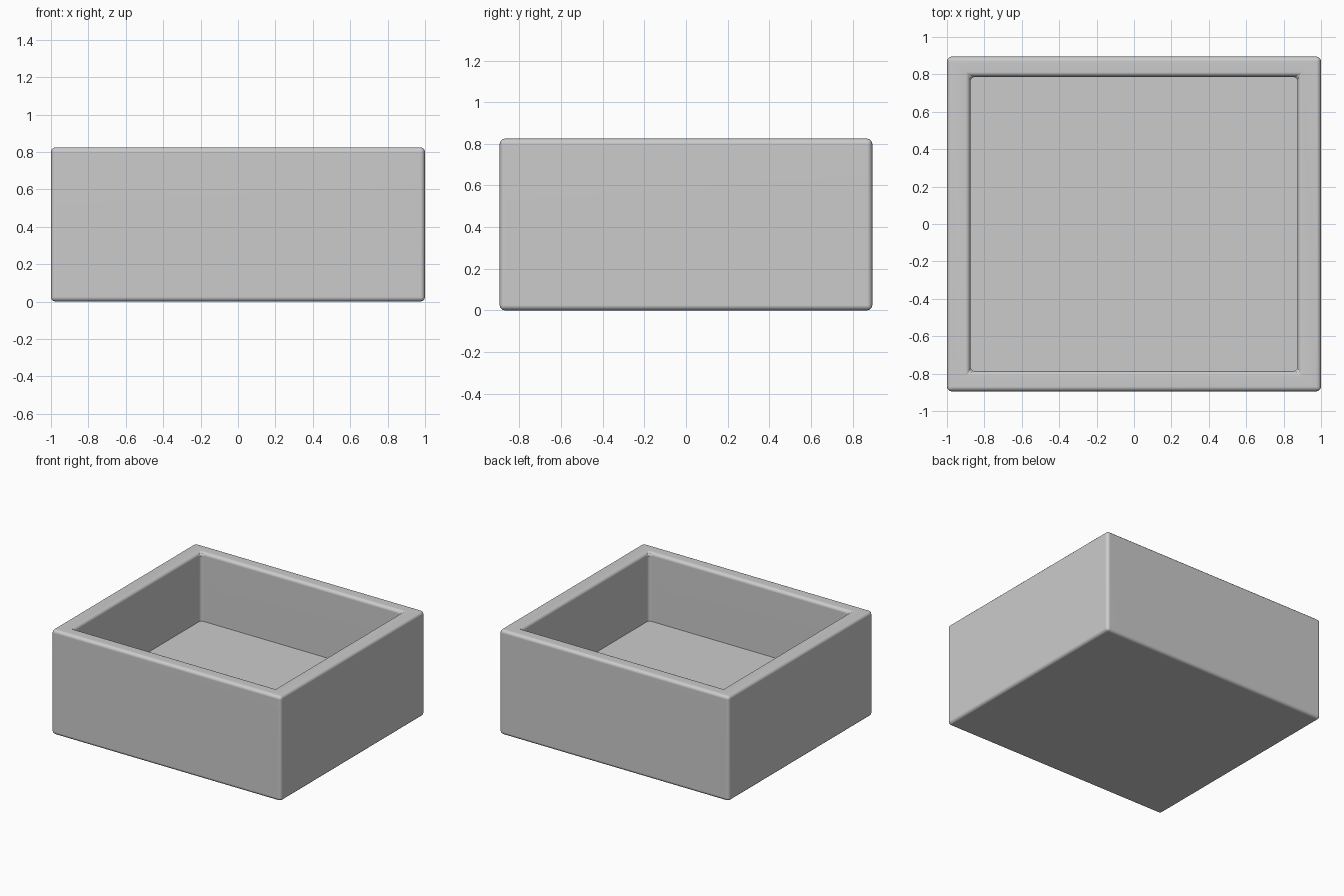
import bpy, bmesh

if "Cube" in bpy.data.objects:
    bpy.data.objects.remove(bpy.data.objects["Cube"])

HX, HY, H = 1.0, 0.895, 0.825      # outer half sizes and height
IX, IY, FLOOR = 0.875, 0.787, 0.285  # cavity half sizes and floor level

# Open box: solid block with its top face inset and pushed down
bm = bmesh.new()
bmesh.ops.create_cube(bm, size=2)
for v in bm.verts:
    v.co = (v.co.x * HX, v.co.y * HY, (v.co.z + 1) * H / 2)
bm.normal_update()
top = max(bm.faces, key=lambda f: f.normal.z)

# Rim
bmesh.ops.inset_region(bm, faces=[top], thickness=0.1)
for v in top.verts:
    v.co = (IX if v.co.x > 0 else -IX, IY if v.co.y > 0 else -IY, H)

# Cavity walls and floor
floor = bmesh.ops.extrude_discrete_faces(bm, faces=[top])["faces"][0]
for v in floor.verts:
    v.co.z = FLOOR
floor_edges = set(floor.edges)

# Rounded edges everywhere except the crisp rim diagonals and floor seam
bm.normal_update()
edges = [e for e in bm.edges
         if e not in floor_edges and e.calc_face_angle(0) > 0.5]
bmesh.ops.bevel(bm, geom=edges, offset=0.025, segments=3, profile=0.5,
                affect='EDGES', clamp_overlap=True)
bmesh.ops.recalc_face_normals(bm, faces=bm.faces)

mesh = bpy.data.meshes.new("open_box")
bm.to_mesh(mesh)
bm.free()
box = bpy.data.objects.new("open_box", mesh)
bpy.context.collection.objects.link(box)
bpy.context.view_layer.objects.active = box
box.select_set(True)
bpy.ops.object.shade_smooth_by_angle(angle=0.6)

# Keep the large faces flat-looking next to the rounded edges
wn = box.modifiers.new("weighted_normals", 'WEIGHTED_NORMAL')
wn.keep_sharp = True
